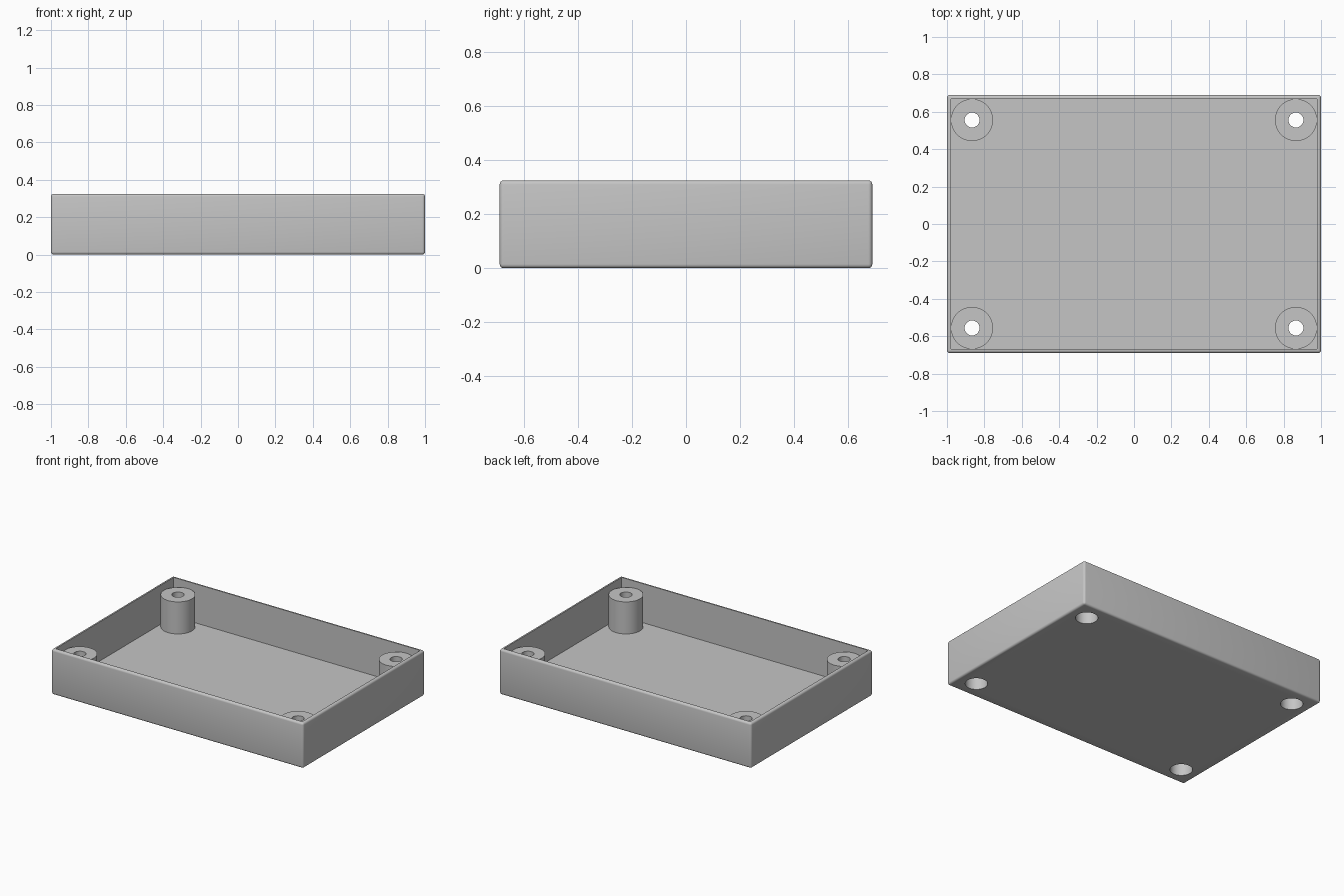
import bpy, bmesh, math
from mathutils import Matrix, Vector

if "Cube" in bpy.data.objects:
    bpy.data.objects.remove(bpy.data.objects["Cube"], do_unlink=True)

LENGTH, WIDTH, HEIGHT = 2.0, 1.38, 0.325
WALL, FLOOR, EDGE = 0.021, 0.045, 0.015
POST_X, POST_Y, POST_TOP, POST_R = 0.866, 0.556, 0.275, 0.1125
SCREW_R, BORE_R, BORE_TOP = 0.04, 0.073, 0.21
SIDES = 48
CORNERS = [(sx * POST_X, sy * POST_Y) for sx in (-1, 1) for sy in (-1, 1)]

grey = bpy.data.materials.new("grey plastic")
grey.use_nodes = True
colour = (0.56, 0.56, 0.56, 1)
grey.diffuse_color = colour
grey.node_tree.nodes["Principled BSDF"].inputs["Base Color"].default_value = colour


def make_object(name, bm):
    bmesh.ops.recalc_face_normals(bm, faces=bm.faces)
    mesh = bpy.data.meshes.new(name)
    bm.to_mesh(mesh)
    bm.free()
    mesh.materials.append(grey)
    obj = bpy.data.objects.new(name, mesh)
    bpy.context.collection.objects.link(obj)
    return obj


def select(obj):
    bpy.ops.object.select_all(action='DESELECT')
    obj.select_set(True)
    bpy.context.view_layer.objects.active = obj


def smooth(obj):
    select(obj)
    bpy.ops.object.shade_smooth_by_angle(angle=math.radians(35))


def box(bm, size, bottom):
    place = Matrix.Translation((0, 0, bottom + size[2] / 2))
    bmesh.ops.create_cube(bm, size=1, matrix=place @ Matrix.Diagonal((*size, 1)))


def cut(obj, cutter):
    cutter.hide_render = True
    mod = obj.modifiers.new("cut", 'BOOLEAN')
    mod.operation, mod.solver, mod.object = 'DIFFERENCE', 'EXACT', cutter
    select(obj)
    bpy.ops.object.modifier_apply(modifier=mod.name)
    bpy.data.objects.remove(cutter, do_unlink=True)


# Tray: block with rounded outer edges
bm = bmesh.new()
box(bm, (LENGTH, WIDTH, HEIGHT), 0)
bmesh.ops.bevel(bm, geom=bm.edges[:], offset=EDGE, segments=4, profile=0.5,
                affect='EDGES')
tray = make_object("tray", bm)

# Hollow inside, open at the top
bm = bmesh.new()
box(bm, (LENGTH - 2 * WALL, WIDTH - 2 * WALL, HEIGHT), FLOOR)
cut(tray, make_object("cavity_cutter", bm))

# Screw access holes through the floor
bm = bmesh.new()
for x, y in CORNERS:
    bmesh.ops.create_cone(bm, cap_ends=True, segments=SIDES, radius1=BORE_R,
                          radius2=BORE_R, depth=0.3,
                          matrix=Matrix.Translation((x, y, 0)))
cut(tray, make_object("hole_cutter", bm))
smooth(tray)

# Hollow screw posts with a stepped bore, turned from one profile
profile = [(BORE_R, FLOOR), (BORE_R, BORE_TOP), (SCREW_R, BORE_TOP),
           (SCREW_R, POST_TOP), (POST_R, POST_TOP), (POST_R, FLOOR),
           (BORE_R, FLOOR)]
for x, y in CORNERS:
    bm = bmesh.new()
    verts = [bm.verts.new((r, 0, z)) for r, z in profile]
    edges = [bm.edges.new(pair) for pair in zip(verts, verts[1:])]
    bmesh.ops.spin(bm, geom=verts + edges, cent=(0, 0, 0), axis=(0, 0, 1),
                   angle=math.tau, steps=SIDES)
    bmesh.ops.remove_doubles(bm, verts=bm.verts, dist=0.0005)
    name = ("front" if y < 0 else "back") + ("_left" if x > 0 else "_right")
    post = make_object(name + "_screw_post", bm)
    post.location = Vector((x, y, 0))
    smooth(post)
